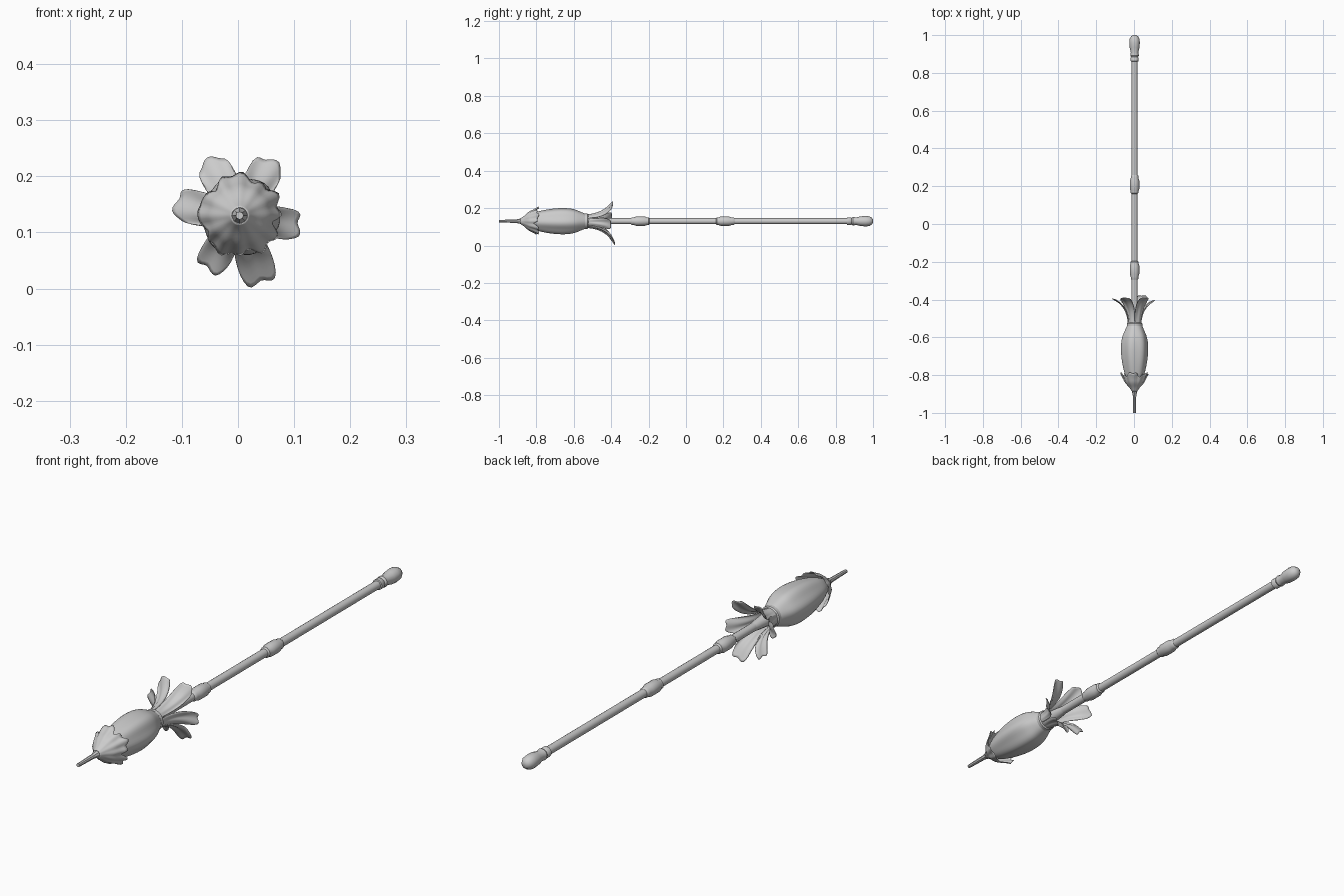
import bpy
import math

if "Cube" in bpy.data.objects:
    bpy.data.objects.remove(bpy.data.objects["Cube"], do_unlink=True)

AXIS_X, AXIS_Z = 0.003, 0.13


def polar(r, a, y):
    """Point at radius r and angle a around the long axis."""
    return (AXIS_X + r * math.cos(a), y, AXIS_Z + r * math.sin(a))


def sample(points, t):
    """Smooth (Catmull-Rom) sample of a list of tuples, t from 0 to 1."""
    n = len(points) - 1
    i = min(int(t * n), n - 1)
    f = t * n - i
    p0, p1, p2, p3 = (points[max(0, min(n, i + k))] for k in (-1, 0, 1, 2))
    return [b + 0.5 * f * (c - a + f * (2 * a - 5 * b + 4 * c - d + f * (3 * (b - c) + d - a)))
            for a, b, c, d in zip(p0, p1, p2, p3)]


def surface(name, rows, closed, caps=False, thickness=0, angle=40):
    """Skin a grid of points, given as equal rows."""
    n = len(rows[0])
    verts = [p for row in rows for p in row]
    faces = []
    for i in range(len(rows) - 1):
        for j in range(n if closed else n - 1):
            k = (j + 1) % n
            faces.append((i * n + j, i * n + k, (i + 1) * n + k, (i + 1) * n + j))
    if caps:
        faces.append(tuple(reversed(range(n))))
        faces.append(tuple(range(len(verts) - n, len(verts))))
    mesh = bpy.data.meshes.new(name)
    mesh.from_pydata(verts, [], faces)
    obj = bpy.data.objects.new(name, mesh)
    bpy.context.collection.objects.link(obj)
    if thickness:
        mod = obj.modifiers.new("Thickness", 'SOLIDIFY')
        mod.thickness = thickness
        mod.offset = 0
    bpy.ops.object.select_all(action='DESELECT')
    obj.select_set(True)
    bpy.context.view_layer.objects.active = obj
    bpy.ops.object.shade_smooth_by_angle(angle=math.radians(angle))
    return obj


def lathe(name, profile, sides=16):
    """Turned part from (y, radius) pairs."""
    rows = [[polar(r, -math.tau * j / sides, y) for j in range(sides)] for y, r in profile]
    return surface(name, rows, True, caps=True)


# Shaft and its collars
lathe("shaft", [(-0.56, 0.016), (0.88, 0.016)])
collar = [(-0.05, 0.016), (-0.045, 0.021), (-0.035, 0.021), (-0.025, 0.025),
          (0.02, 0.025), (0.035, 0.02), (0.045, 0.02), (0.05, 0.016)]
for name, y0, flip in (("front_collar", -0.245, -1), ("middle_collar", 0.21, 1)):
    points = sorted((y0 + flip * y, r) for y, r in collar)
    lathe(name, points)

# Rounded end knob
lathe("end_knob", [(0.86, 0.016), (0.862, 0.021), (0.88, 0.021), (0.884, 0.018),
                   (0.892, 0.023), (0.91, 0.02), (0.935, 0.026), (0.96, 0.028),
                   (0.98, 0.026), (0.994, 0.018), (1.0, 0.008)], 12)

# Thin stem at the front
lathe("stem", [(-1.0, 0.007), (-0.91, 0.009), (-0.885, 0.014), (-0.87, 0.021),
               (-0.85, 0.025)], 8)

# Softly lobed bud
bud_profile = [(-0.87, 0.018), (-0.82, 0.043), (-0.77, 0.057), (-0.71, 0.067),
               (-0.65, 0.07), (-0.6, 0.064), (-0.56, 0.049), (-0.53, 0.036)]
rows = []
for i in range(29):
    t = i / 28
    y, r = sample(bud_profile, t)
    lobes = 0.04 * math.sin(math.pi * t)
    rows.append([polar(r * (1 + lobes * math.cos(6 * a + 1)), a, y)
                 for a in (-math.tau * j / 48 for j in range(48))])
surface("bud", rows, True, caps=True)

# Ring at the neck and tapering core behind it
lathe("neck_ring", [(-0.545, 0.036), (-0.54, 0.041), (-0.527, 0.041), (-0.52, 0.034)], 24)
lathe("flower_core", [(-0.53, 0.032), (-0.49, 0.024), (-0.45, 0.02), (-0.42, 0.016)], 12)

# Ruffled sepal cap with flared lobes
cap_profile = [(-0.885, 0.014), (-0.865, 0.027), (-0.84, 0.048), (-0.815, 0.06), (-0.785, 0.076)]
rows = []
for i in range(13):
    row = []
    for j in range(72):
        a = -math.tau * j / 72
        lobe = abs(math.sin(2.5 * a + 0.4)) ** 0.7
        reach = 0.76 + 0.2 * lobe + 0.04 * math.cos(13 * a)
        t = i / 12 * reach
        y, r = sample(cap_profile, t)
        row.append(polar(r * (1 + 0.05 * t * math.cos(12 * a)), a, y))
    rows.append(row)
surface("sepal_cap", rows, True, thickness=0.002, angle=60)

# Six flared petals: (angle in degrees, flare, lengthening)
petals = [(119, 1.0, 0.0), (56, 1.0, 0.0), (-8, 0.93, -0.012),
          (-71, 1.16, 0.01), (-124, 0.97, -0.005), (172, 1.03, -0.006)]
petal_profile = [(-0.53, 0.035), (-0.49, 0.041), (-0.45, 0.055), (-0.415, 0.08), (-0.39, 0.114)]
for index, (degrees, flare, extra) in enumerate(petals):
    centre = math.radians(degrees)
    rows = []
    for i in range(17):
        u = i / 16
        spread = 0.5 - 0.1 * u * u + 0.05 * math.sin(math.pi * u)
        row = []
        for j in range(17):
            v = j / 8 - 1
            t = u * (1 - 0.3 * abs(v) ** 3 + 0.015 * math.cos(9 * v + index))
            y, r = sample(petal_profile, min(t, 1))
            r = 0.035 + (r - 0.035) * flare
            r += 0.004 * u * math.cos(6 * v + index) - 0.004 * (1 - abs(v)) * math.sin(math.pi * u)
            a = centre + v * spread + 0.06 * u * math.sin(2 * index)
            row.append(polar(r, a, y + extra * u))
        rows.append(row)
    surface("petal_%d" % (index + 1), rows, False, thickness=0.002, angle=60)
